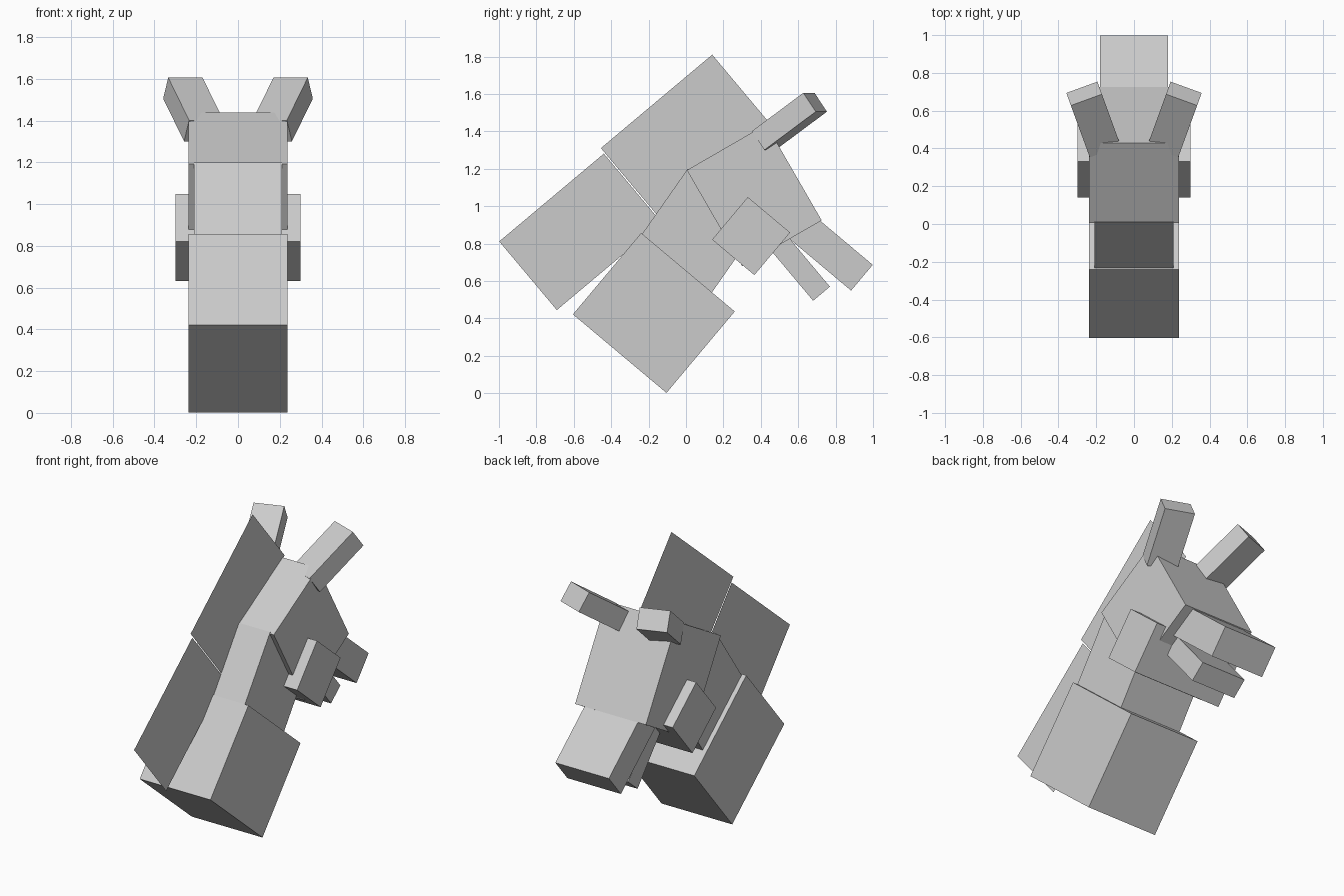
import bpy
import math

default = bpy.data.objects.get("Cube")
if default:
    bpy.data.objects.remove(default, do_unlink=True)

# One plain grey for every part
grey = bpy.data.materials.new("light_grey")
grey.use_nodes = True
colour = (0.6, 0.6, 0.6, 1.0)
grey.diffuse_color = colour
grey.node_tree.nodes["Principled BSDF"].inputs["Base Color"].default_value = colour


def finish(name, size):
    obj = bpy.context.object
    obj.name = name
    obj.scale = size
    obj.data.materials.append(grey)
    return obj


def box(name, centre, size, pitch, turn=0):
    """Box of size (width, length, depth), pitched about x, then turned about z."""
    angles = (math.radians(pitch), 0, math.radians(turn))
    bpy.ops.mesh.primitive_cube_add(size=1, location=centre, rotation=angles)
    finish(name, size)


def fin(name, y, z, length, depth, pitch):
    """Upright paper-thin sheet on the centre line, stood up and then pitched."""
    bpy.ops.mesh.primitive_plane_add(size=1, location=(0, y, z))
    obj = finish(name, (depth, length, 1))
    obj.rotation_mode = 'ZYX'
    obj.rotation_euler = (math.radians(pitch), math.radians(90), 0)


# Body, neck and head
box("body", (0, -0.172, 0.429), (0.476, 0.568, 0.653), 50)
box("neck", (0, 0.036, 0.815), (0.42, 0.6, 0.485), 55)
box("head", (0, 0.365, 1.058), (0.476, 0.49, 0.593), 30)
box("cheeks", (0, 0.348, 0.84), (0.6, 0.297, 0.295), 50)

# Muzzle
box("snout", (0, 0.762, 0.767), (0.36, 0.466, 0.18), -40)
box("lower_jaw", (0, 0.596, 0.685), (0.3, 0.4, 0.117), -50)

# Ears, splayed outwards
for side, sign in (("left", 1), ("right", -1)):
    box(side + "_ear", (sign * 0.214, 0.553, 1.453), (0.175, 0.357, 0.123), 35, -20 * sign)

# Mane sheets
fin("lower_mane", -0.565, 0.8625, 0.73, 0.479, 40)
fin("upper_mane", -0.0035, 1.3765, 0.777, 0.479, 40)
